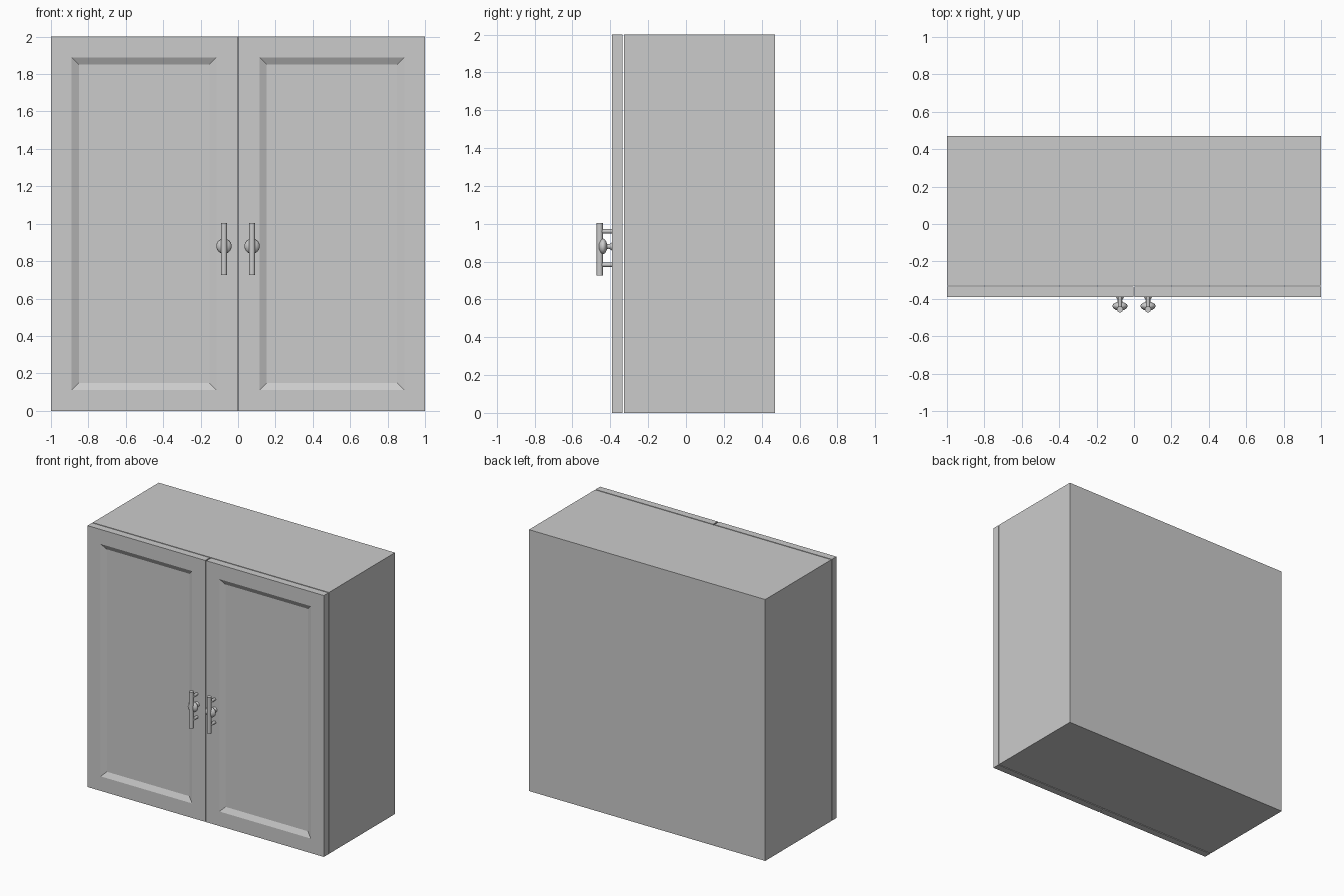
import bpy, bmesh, math
from mathutils import Matrix, Vector

if "Cube" in bpy.data.objects:
    bpy.data.objects.remove(bpy.data.objects["Cube"])


def finish(bm, name, smooth=False):
    bmesh.ops.recalc_face_normals(bm, faces=bm.faces)
    me = bpy.data.meshes.new(name)
    bm.to_mesh(me)
    bm.free()
    ob = bpy.data.objects.new(name, me)
    bpy.context.collection.objects.link(ob)
    if smooth:
        bpy.ops.object.select_all(action='DESELECT')
        ob.select_set(True)
        bpy.context.view_layer.objects.active = ob
        bpy.ops.object.shade_smooth_by_angle(angle=math.radians(40))
    return ob


def box(lo, hi):
    bm = bmesh.new()
    lo, hi = Vector(lo), Vector(hi)
    size = hi - lo
    bmesh.ops.create_cube(bm, size=1, matrix=Matrix.Translation((lo + hi) / 2)
                          @ Matrix.Diagonal((*size, 1)))
    return bm


def rod(bm, a, b, r):
    a, b = Vector(a), Vector(b)
    d = b - a
    bmesh.ops.create_cone(bm, cap_ends=True, segments=24, radius1=r, radius2=r, depth=d.length,
                          matrix=Matrix.Translation((a + b) / 2)
                          @ d.to_track_quat('Z', 'Y').to_matrix().to_4x4())


def door(name, x0, x1):
    bm = box((x0, FRONT, 0), (x1, -0.335, 2))
    bm.normal_update()
    face = min(bm.faces, key=lambda f: f.calc_center_median().y)
    # flat frame, then sloped border down to the recessed panel
    bmesh.ops.inset_region(bm, faces=[face], thickness=0.157)
    bmesh.ops.inset_region(bm, faces=[face], thickness=0.054, depth=0)
    for v in face.verts:
        v.co.y += 0.02
    return finish(bm, name)


def knob(name, x, z):
    # (radius, distance out from the door)
    prof = [(0, 0), (0.021, 0), (0.020, 0.004), (0.014, 0.012), (0.012, 0.020), (0.014, 0.027),
            (0.026, 0.032), (0.036, 0.038), (0.041, 0.046), (0.040, 0.053),
            (0.034, 0.062), (0.022, 0.069), (0.010, 0.073), (0, 0.074)]
    bm = bmesh.new()
    vs = [bm.verts.new((x + r, FRONT - d, z)) for r, d in prof]
    es = [bm.edges.new(p) for p in zip(vs, vs[1:])]
    bmesh.ops.spin(bm, geom=vs + es, cent=(x, 0, z), axis=(0, 1, 0),
                   angle=math.tau, steps=32, use_duplicate=False)
    bmesh.ops.remove_doubles(bm, verts=bm.verts, dist=1e-5)
    return finish(bm, name, True)


def handle(name, x):
    # vertical bar on two standoffs
    bm = bmesh.new()
    rod(bm, (x, -0.456, 0.725), (x, -0.456, 1.005), 0.0165)
    for z in (0.783, 0.96):
        rod(bm, (x, FRONT + 0.002, z), (x, -0.456, z), 0.011)
    return finish(bm, name, True)


FRONT = -0.39

# carcass
finish(box((-1, -0.328, 0), (1, 0.47, 2)), "cabinet_body")

# doors with hardware
for side, s in (("left", -1), ("right", 1)):
    door(side + "_door", *sorted((s * 0.004, s * 1.0)))
    handle(side + "_bar_handle", s * 0.075)
    knob(side + "_knob", s * 0.075, 0.88)
